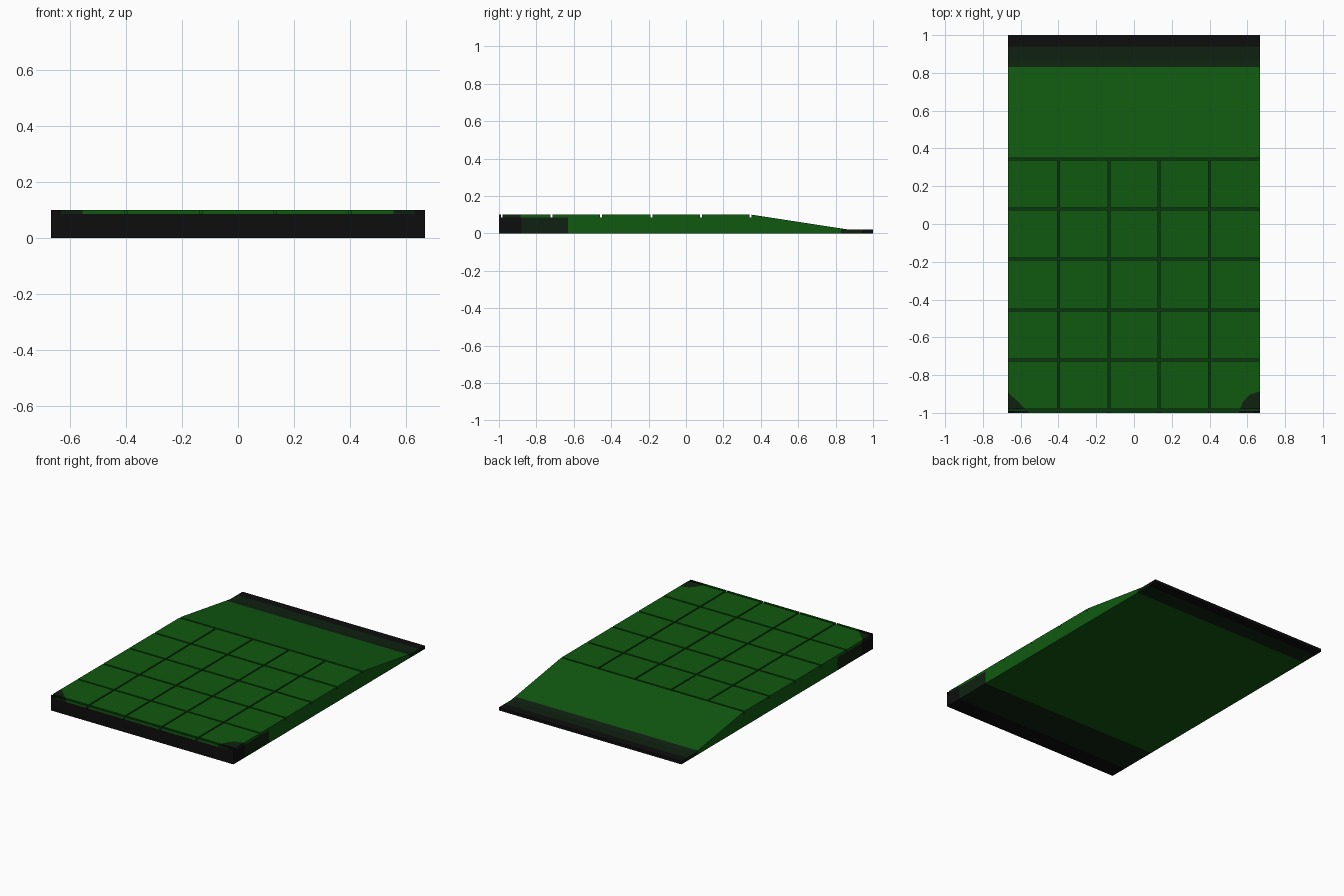
import bpy, bmesh
from mathutils import Vector

if "Cube" in bpy.data.objects:
    bpy.data.objects.remove(bpy.data.objects["Cube"])

HALF = 0.667          # half width
FLOOR, TOP = 0.085, 0.10
GAP = 0.005           # half groove width
XS = (-0.4, -0.133, 0.133, 0.4)
YS = (-0.985, -0.72, -0.455, -0.185, 0.08, 0.345)


def material(name, color):
    m = bpy.data.materials.new(name)
    m.diffuse_color = (*color, 1)
    m.use_nodes = True
    m.node_tree.nodes["Principled BSDF"].inputs["Base Color"].default_value = m.diffuse_color
    return m


MATS = [material("green", (0.0053, 0.1, 0.0053)),
        material("black", (0.0043, 0.0043, 0.0043)),
        material("blackish_green", (0.0047, 0.0155, 0.0052)),
        material("groove_green", (0.0035, 0.036, 0.006))]
GREEN, BLACK, DARK, GROOVE = range(4)


def cut(bm, co, normal):
    bmesh.ops.bisect_plane(bm, geom=bm.verts[:] + bm.edges[:] + bm.faces[:],
                           plane_co=co, plane_no=normal)


def finish(bm, name, rule):
    bm.normal_update()
    for f in bm.faces:
        f.material_index = rule(f.calc_center_median(), f.normal)
    mesh = bpy.data.meshes.new(name)
    bm.to_mesh(mesh)
    bm.free()
    for m in MATS:
        mesh.materials.append(m)
    bpy.context.collection.objects.link(bpy.data.objects.new(name, mesh))


# Base slab with the rear ramp, extruded across the width
profile = [(-1, 0), (1, 0), (1, 0.02), (0.87, 0.02), (0.35, TOP),
           (0.35, FLOOR), (-1, FLOOR)]
bm = bmesh.new()
face = bm.faces.new([bm.verts.new((-HALF, y, z)) for y, z in profile])
ext = bmesh.ops.extrude_face_region(bm, geom=[face])
bmesh.ops.translate(bm, vec=(2 * HALF, 0, 0),
                    verts=[v for v in ext["geom"] if isinstance(v, bmesh.types.BMVert)])
bmesh.ops.recalc_face_normals(bm, faces=bm.faces[:])
for y in (-0.88, -0.63, 0.35, 0.83, 0.94):
    cut(bm, (0, y, 0), (0, 1, 0))


def slab_color(c, n):
    if n.z > 0.9 and c.y < 0.35:
        return GROOVE
    if c.y < -0.88 or c.y > 0.94:
        return BLACK
    if c.y < -0.63 or c.y > 0.83:
        return DARK
    return GREEN


finish(bm, "ramp_base", slab_color)


# Raised top tiles separated by grooves
def spans(lines, start, end):
    lows = [start] + [v + GAP for v in lines]
    highs = [v - GAP for v in lines] + [end]
    return list(zip(lows, highs))


bm = bmesh.new()
for x0, x1 in spans(XS, -HALF, HALF):
    for y0, y1 in spans(YS[:-1], -1, YS[-1] - GAP):
        box = bmesh.ops.create_cube(bm, size=1)["verts"]
        for v in box:
            v.co = (x1 if v.co.x > 0 else x0, y1 if v.co.y > 0 else y0,
                    TOP if v.co.z > 0 else FLOOR)
bm.normal_update()
bmesh.ops.delete(bm, geom=[f for f in bm.faces if f.normal.z < -0.9], context='FACES')

# Dark painted front corners, cut along short outlines
LEFT = [(-HALF, -0.89), (-0.555, -1)]
RIGHT = [(0.555, -1), (0.575, -0.945), (0.61, -0.905), (HALF, -0.885)]


def half_planes(points):
    planes = []
    for (ax, ay), (bx, by) in zip(points, points[1:]):
        n = Vector((ay - by, bx - ax, 0)).normalized()   # points away from the corner
        planes.append((Vector((ax, ay, 0)), n))
    return planes


CORNERS = [half_planes(LEFT), half_planes(RIGHT)]
for planes in CORNERS:
    for co, n in planes:
        cut(bm, co, n)
for x in (-0.63, 0.63):
    cut(bm, (x, 0, 0), (1, 0, 0))


def tile_color(c, n):
    if abs(c.x) > 0.63 and c.y < -0.985:
        return BLACK
    if c.y < -0.8 and any(all((c - co).dot(pn) < 0 for co, pn in planes) for planes in CORNERS):
        return DARK
    return GREEN


finish(bm, "top_tiles", tile_color)
